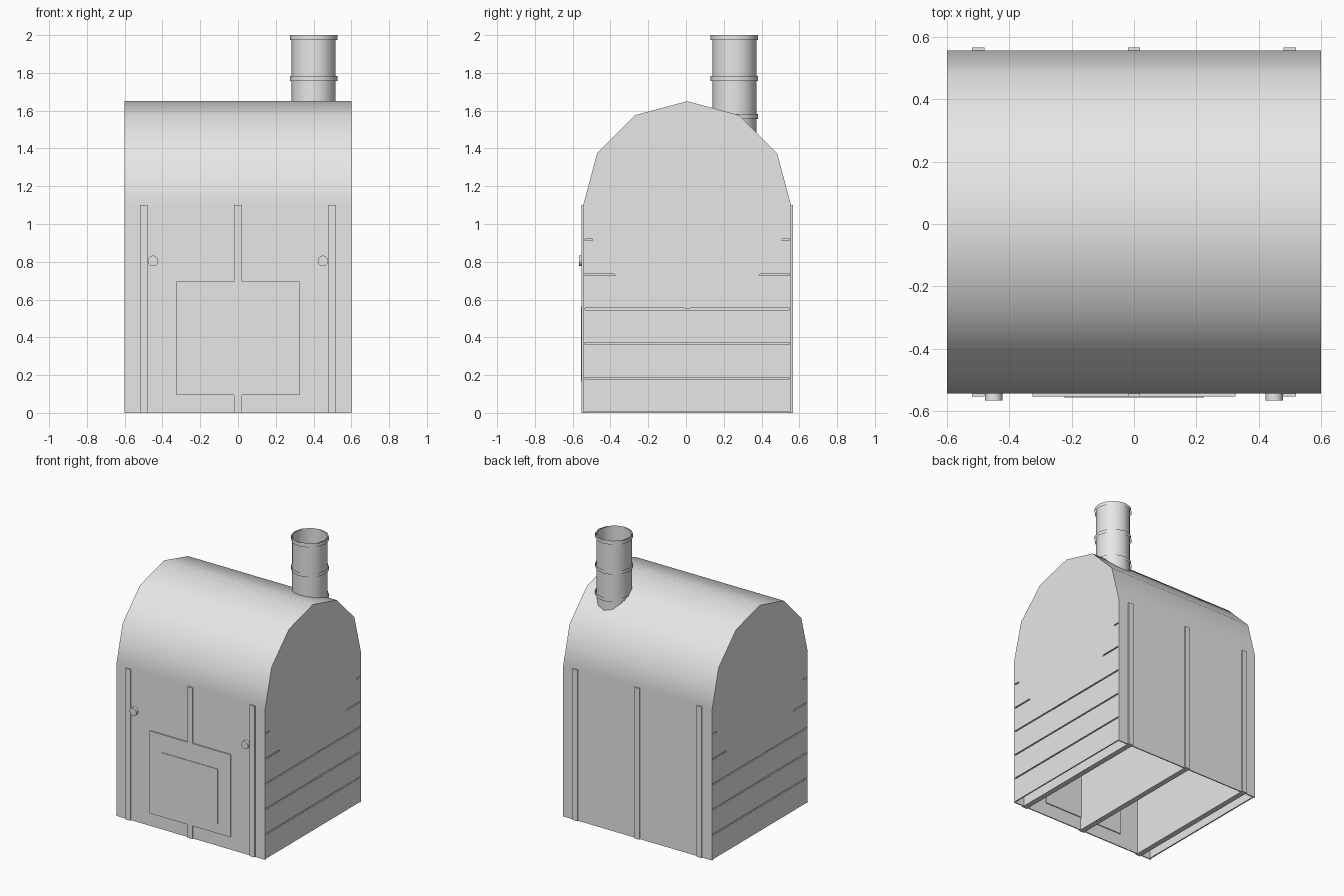
import bpy, bmesh, math
from mathutils import Matrix

if "Cube" in bpy.data.objects:
    bpy.data.objects.remove(bpy.data.objects["Cube"])

OY = 0.006          # depth offset that centres the whole model
W, D, H = 0.6, 0.55, 1.1

grey = bpy.data.materials.new("light_grey")
grey.diffuse_color = (0.8, 0.8, 0.8, 1)
grey.use_nodes = True
grey.node_tree.nodes["Principled BSDF"].inputs["Base Color"].default_value = grey.diffuse_color


def finish(bm, name, smooth=False):
    bmesh.ops.recalc_face_normals(bm, faces=bm.faces[:])
    me = bpy.data.meshes.new(name)
    bm.to_mesh(me)
    bm.free()
    me.materials.append(grey)
    ob = bpy.data.objects.new(name, me)
    bpy.context.collection.objects.link(ob)
    if smooth:
        bpy.ops.object.select_all(action='DESELECT')
        bpy.context.view_layer.objects.active = ob
        ob.select_set(True)
        bpy.ops.object.shade_smooth_by_angle(angle=math.radians(40))
    return ob


def box(name, x0, x1, y0, y1, z0, z1):
    bm = bmesh.new()
    m = Matrix.Translation(((x0 + x1) / 2, (y0 + y1) / 2 + OY, (z0 + z1) / 2))
    m = m @ Matrix.Diagonal((x1 - x0, y1 - y0, z1 - z0, 1))
    bmesh.ops.create_cube(bm, size=1, matrix=m)
    return finish(bm, name)


def cylinder(name, r, length, centre, axis='Z', sides=12, caps=True):
    bm = bmesh.new()
    m = Matrix.Translation((centre[0], centre[1] + OY, centre[2]))
    if axis != 'Z':
        m = m @ Matrix.Rotation(math.pi / 2, 4, 'Y' if axis == 'X' else 'X')
    bmesh.ops.create_cone(bm, cap_ends=caps, segments=sides, radius1=r,
                          radius2=r, depth=length, matrix=m)
    return finish(bm, name, True)


# barrel roof: a full twelve-sided drum whose lower half sits in the walls
cylinder("barrel_roof", D, 2 * W, (0, 0, H), 'X')

# front and back walls
box("front_wall", -W, W, -D, -D + 0.008, 0, H)
box("back_wall", -W, W, D - 0.008, D, 0, H)

# side planks with narrow gaps
pitch = H / 6
for side, s in (("left", -1), ("right", 1)):
    for i in range(6):
        a, b = sorted((s * W, s * (W - 0.01)))
        box(f"{side}_plank_{i + 1}", a, b, -D, D,
            i * pitch + 0.005, (i + 1) * pitch - 0.005)

# upright partitions that show as battens front and back
for i, x in enumerate((-0.5, 0, 0.5)):
    box(f"partition_{i + 1}", x - 0.02, x + 0.02, -0.56, 0.56, 0, H)

# door frame of four bars, and door panel
FY = (-0.559, -0.535)
box("door_frame_bottom", -0.325, 0.325, *FY, 0.095, 0.165)
box("door_frame_top", -0.325, 0.325, *FY, 0.565, 0.695)
box("door_frame_left", -0.325, -0.225, *FY, 0.165, 0.565)
box("door_frame_right", 0.225, 0.325, *FY, 0.165, 0.565)
box("door_panel", -0.225, 0.225, -0.563, -0.535, 0.165, 0.565)

# round knobs
for side, x in (("left", -0.45), ("right", 0.45)):
    cylinder(side + "_knob", 0.028, 0.032, (x, -0.556, 0.805), 'Y')

# open chimney pipe with three collars
cylinder("chimney_pipe", 0.117, 0.6, (0.4, 0.25, 1.7), caps=False)
for i, z in enumerate((1.57, 1.77, 1.987)):
    cylinder(f"chimney_collar_{i + 1}", 0.126, 0.026, (0.4, 0.25, z), caps=False)
